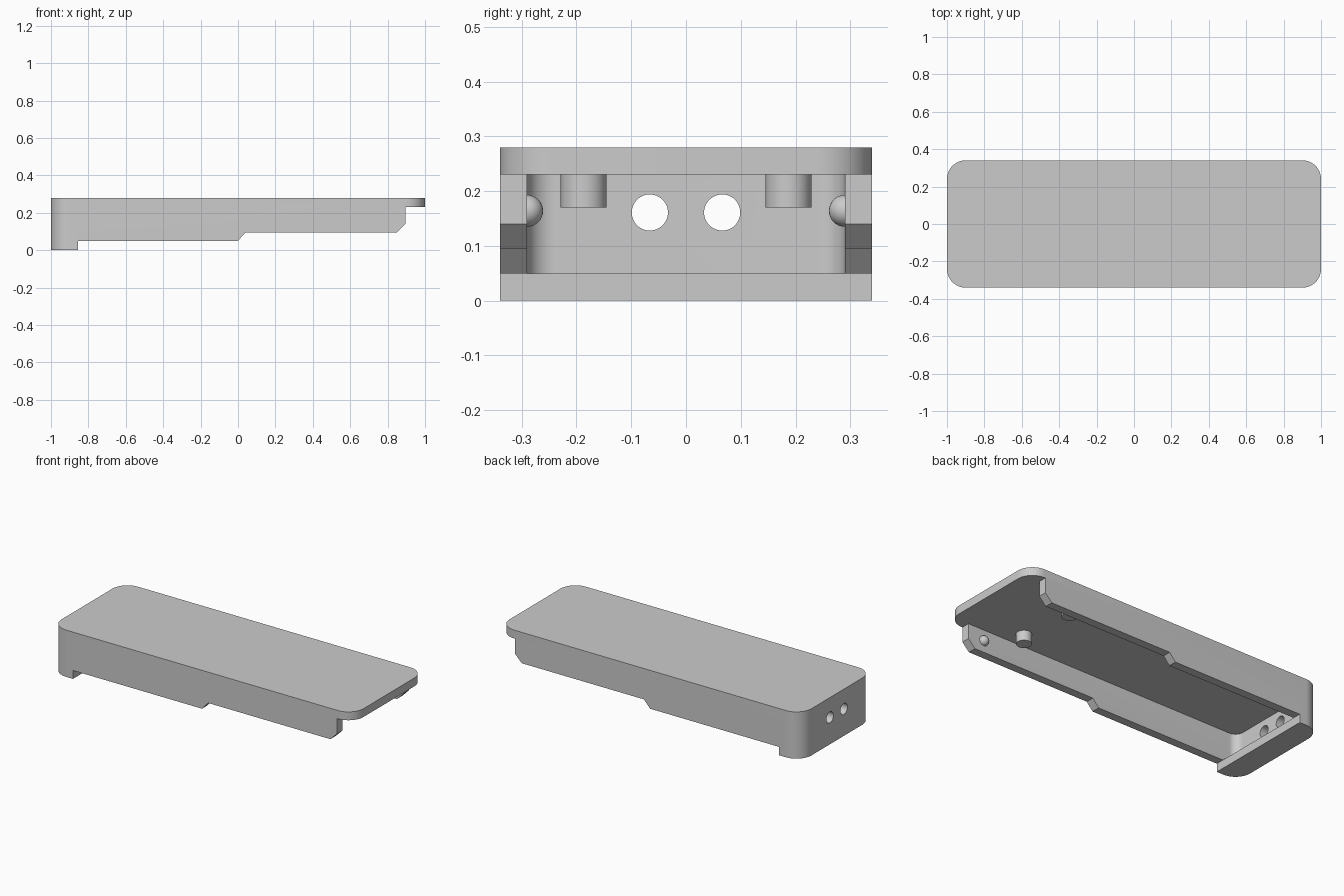
import bpy, bmesh, math
from mathutils import Matrix, Vector

cube = bpy.data.objects.get("Cube")
if cube:
    bpy.data.objects.remove(cube, do_unlink=True)

grey = bpy.data.materials.new("light grey")
grey.use_nodes = True
colour = (0.6, 0.6, 0.6, 1)
grey.diffuse_color = colour
grey.node_tree.nodes["Principled BSDF"].inputs["Base Color"].default_value = colour

HALF_W, WALL, LIP, CEILING, TOP = 0.34, 0.05, 0.05, 0.23, 0.28


def finish(name, bm):
    bmesh.ops.recalc_face_normals(bm, faces=bm.faces)
    mesh = bpy.data.meshes.new(name)
    bm.to_mesh(mesh)
    bm.free()
    obj = bpy.data.objects.new(name, mesh)
    bpy.context.collection.objects.link(obj)
    mesh.materials.append(grey)
    return obj


def prism(name, points, depth):
    """Extrude a closed outline of 3D points along depth."""
    bm = bmesh.new()
    face = bm.faces.new([bm.verts.new(p) for p in points])
    extruded = bmesh.ops.extrude_face_region(bm, geom=[face])["geom"]
    verts = [v for v in extruded if isinstance(v, bmesh.types.BMVert)]
    bmesh.ops.translate(bm, verts=verts, vec=Vector(depth))
    return finish(name, bm)


def rounded_outline(x0, x1, half, radius, z, steps=16):
    centres = [(x1 - radius, half - radius), (x0 + radius, half - radius),
               (x0 + radius, radius - half), (x1 - radius, radius - half)]
    points = []
    for quarter, (cx, cy) in enumerate(centres):
        for i in range(steps + 1):
            a = (quarter + i / steps) * math.pi / 2
            points.append((cx + radius * math.cos(a), cy + radius * math.sin(a), z))
    return points


def cylinder(name, radius, depth, matrix):
    bm = bmesh.new()
    bmesh.ops.create_cone(bm, cap_ends=True, segments=48, radius1=radius,
                          radius2=radius, depth=depth, matrix=matrix)
    return finish(name, bm)


def cut(obj, cutter):
    cutter.hide_render = True
    mod = obj.modifiers.new("cut", "BOOLEAN")
    mod.operation, mod.solver, mod.object = "DIFFERENCE", "EXACT", cutter
    bpy.context.view_layer.objects.active = obj
    bpy.ops.object.modifier_apply(modifier=mod.name)
    bpy.data.objects.remove(cutter, do_unlink=True)


def smooth(obj):
    bpy.ops.object.select_all(action="DESELECT")
    obj.select_set(True)
    bpy.context.view_layer.objects.active = obj
    bpy.ops.object.shade_smooth_by_angle(angle=math.radians(30))


# Cover: rounded slab, hollowed out and open underneath
cover = prism("cover", rounded_outline(-1, 1, HALF_W, 0.1, 0), (0, 0, TOP))
cavity = prism("cavity_cutter", rounded_outline(-1 + WALL, 2, HALF_W - WALL, WALL, LIP),
               (0, 0, CEILING - LIP))
cut(cover, cavity)

# Stepped lower edge of the side walls, leaving the end lip and overhanging top
profile = [(-0.855, -1), (-0.855, LIP), (0, LIP), (0.04, 0.095), (0.85, 0.095),
           (0.895, 0.14), (0.895, CEILING), (2, CEILING), (2, -1)]
cut(cover, prism("edge_cutter", [(x, -1, z) for x, z in profile], (0, 2, 0)))

# Two round holes through the end wall
for side in (-1, 1):
    place = Matrix.Translation((-1, side * 0.066, 0.161)) @ Matrix.Rotation(math.pi / 2, 4, "Y")
    cut(cover, cylinder("hole_cutter", 0.033, 0.2, place))
smooth(cover)

# Locating pegs under the top and snap bumps on the inner walls
for side, label in ((1, "back"), (-1, "front")):
    height = CEILING - 0.17
    peg = cylinder(label + "_peg", 0.042, height,
                   Matrix.Translation((0.6, side * 0.187, CEILING - height / 2)))
    smooth(peg)
    bm = bmesh.new()
    bmesh.ops.create_uvsphere(bm, u_segments=32, v_segments=16, radius=0.029)
    # Keep only the half that stands proud of the wall
    bmesh.ops.bisect_plane(bm, geom=bm.verts[:] + bm.edges[:] + bm.faces[:],
                           plane_co=(0, 0, 0), plane_no=(0, side, 0), clear_outer=True)
    bmesh.ops.translate(bm, verts=bm.verts, vec=(0.79, side * (HALF_W - WALL), 0.164))
    smooth(finish(label + "_snap_bump", bm))
